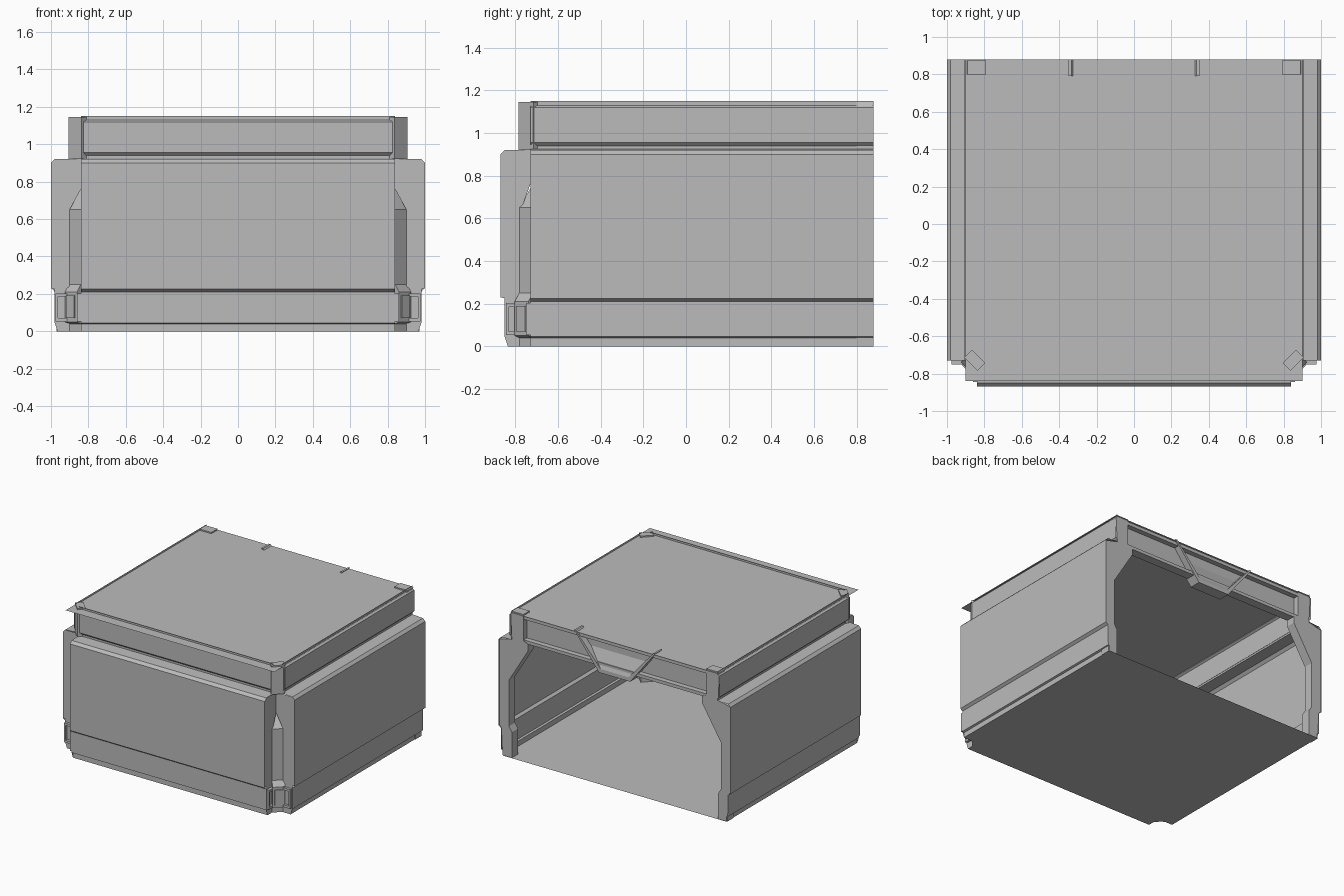
import bpy
import bmesh
from mathutils import Vector

cube = bpy.data.objects.get("Cube")
if cube:
    bpy.data.objects.remove(cube)

grey = bpy.data.materials.new("plain_grey")
grey.use_nodes = True
grey.diffuse_color = (0.5, 0.5, 0.5, 1)
bsdf = grey.node_tree.nodes["Principled BSDF"]
bsdf.inputs["Base Color"].default_value = (0.5, 0.5, 0.5, 1)
bsdf.inputs["Roughness"].default_value = 0.8


def finish(name, bm):
    bmesh.ops.recalc_face_normals(bm, faces=bm.faces)
    mesh = bpy.data.meshes.new(name)
    bm.to_mesh(mesh)
    bm.free()
    mesh.materials.append(grey)
    obj = bpy.data.objects.new(name, mesh)
    bpy.context.collection.objects.link(obj)
    return obj


def extrude(name, pts, place, a, b, solid=True):
    """Sweep a 2D profile from a to b; place(u, w, t) gives the 3D point."""
    bm = bmesh.new()
    ends = [[bm.verts.new(place(u, w, t)) for u, w in pts] for t in (a, b)]
    n = len(pts)
    for i in range(n if solid else n - 1):
        j = (i + 1) % n
        bm.faces.new((ends[0][i], ends[0][j], ends[1][j], ends[1][i]))
    if solid:
        bm.faces.new(ends[0])
        bm.faces.new(ends[1])
    return finish(name, bm)


def plate(name, corners, inset=0, depth=0):
    """Flat polygon with an optional sunken panel."""
    bm = bmesh.new()
    face = bm.faces.new([bm.verts.new(c) for c in corners])
    bm.normal_update()
    if inset:
        bmesh.ops.inset_region(bm, faces=[face], thickness=inset, depth=depth)
    return finish(name, bm)


def box(name, x0, x1, y0, y1, z0, z1):
    return extrude(name, [(x0, z0), (x1, z0), (x1, z1), (x0, z1)],
                   lambda u, w, t: (u, t, w), y0, y1)


FRONT = 0.13      # front wall sits this much nearer the centre than the sides
BACK = 0.88
SIDE_END = -0.73
FRONT_END = 0.84

# Outer walls: one stepped section for all three sides
wall = [(0.965, 0), (0.965, 0.04), (0.98, 0.045), (0.98, 0.21), (1, 0.225),
        (1, 0.9), (0.98, 0.92), (0.89, 0.925), (0.89, 0.94), (0.905, 0.955),
        (0.905, 1.12), (0.89, 1.13), (0.89, 1.15)]
extrude("front_wall", wall, lambda u, w, t: (t, FRONT - u, w),
        -FRONT_END, FRONT_END, False)

# Floor with cut front corners, and the thin roof sheet
plate("floor", [(-0.965, BACK, 0), (-0.965, SIDE_END, 0), (-0.9, SIDE_END, 0),
                (-FRONT_END, -0.77, 0), (-FRONT_END, -0.835, 0),
                (FRONT_END, -0.835, 0), (FRONT_END, -0.77, 0),
                (0.9, SIDE_END, 0), (0.965, SIDE_END, 0), (0.965, BACK, 0)])
plate("roof", [(-0.9, -0.84, 1.135), (0.9, -0.84, 1.135),
               (0.9, BACK, 1.135), (-0.9, BACK, 1.135)])

for s, side in ((1, "left"), (-1, "right")):
    extrude(side + "_wall", wall, lambda u, w, t: (s * u, t, w),
            SIDE_END, BACK, False)

    # Wall ends facing the corner recess, following the leaning column
    def cap(inner):
        return [(0.98, 0.225), (1, 0.23), (1, 0.9), (0.98, 0.92),
                (inner, 0.92), (inner, 0.76), (0.9, 0.65), (0.9, 0.225)]
    low = [(0.965, 0), (0.98, 0.045), (0.98, 0.225), (0.9, 0.225), (0.9, 0)]
    plate(side + "_wall_end", [(s * u, SIDE_END, w) for u, w in cap(0.84)],
          0.015, 0)
    plate(side + "_wall_low_end", [(s * u, SIDE_END, w) for u, w in low])
    plate(side + "_front_wall_end",
          [(s * FRONT_END, FRONT - u, w) for u, w in cap(0.86)], 0.015, 0)
    plate(side + "_front_wall_low_end",
          [(s * FRONT_END, FRONT - u, w) for u, w in low])

    # Small framed boxes at the foot of the wall ends
    for k in (0.052, 0.185):
        box(side + "_side_foot_bar", s * 0.9, s * 0.975, -0.75, SIDE_END,
            k, k + 0.018)
        box(side + "_front_foot_bar", s * FRONT_END, s * (FRONT_END + 0.02),
            -0.845, -0.77, k, k + 0.018)
    for k in (0.9, 0.963):
        box(side + "_side_foot_post", s * k, s * (k + 0.012), -0.75, SIDE_END,
            0.052, 0.203)
        box(side + "_front_foot_post", s * FRONT_END, s * (FRONT_END + 0.02),
            FRONT - k - 0.012, FRONT - k, 0.052, 0.203)

    # Diagonal front column, leaning inward above the knee
    out = Vector((s, -1, 0)).normalized()
    along = Vector((s, 1, 0)).normalized()
    mid = Vector((s * 0.872, -0.75, 0))

    def diagonal(u, w, t):
        return mid + out * u + along * t + Vector((0, 0, w))
    outer = [(0, 0), (0, 0.04), (0.03, 0.05), (0.03, 0.21), (0, 0.25),
             (0, 0.65), (-0.22, 0.92)]
    inner = [(u - 0.05, w) for u, w in reversed(outer)]
    extrude(side + "_front_column", outer + inner, diagonal, -0.045, 0.045)
    extrude(side + "_column_foot_panel",
            [(0.03, 0.07), (0.038, 0.07), (0.038, 0.19), (0.03, 0.19)],
            diagonal, -0.03, 0.03)
    extrude(side + "_top_post",
            [(0, 0.92), (0, 1.145), (-0.06, 1.145), (-0.06, 0.92)],
            diagonal, -0.05, 0.05)

    # Back column with a knee reaching up to the beam
    knee = [(0.97, 0), (0.98, 0.21), (0.995, 0.23), (0.995, 0.9),
            (0.89, 0.925), (0.9, 1.12), (0.89, 1.145), (0.79, 1.145),
            (0.79, 0.94), (0.75, 0.92), (0.75, 0.87), (0.915, 0.6),
            (0.915, 0.24), (0.89, 0.2), (0.89, 0)]
    extrude(side + "_back_column", knee, lambda u, w, t: (s * u, t, w),
            0.8, BACK - 0.005)

    # Sloping arm of the central bracket
    arm = [(0.35, 1.145), (0.335, 1.145), (0.12, 0.9), (0, 0.9),
           (0, 0.87), (0.135, 0.87)]
    extrude(side + "_bracket_arm", arm, lambda u, w, t: (s * u, t, w),
            0.79, BACK)

# Back beam: recessed web with a flange above and below
box("back_beam_web", -0.79, 0.79, 0.8, 0.83, 0.93, 1.13)
box("back_beam_top_flange", -0.79, 0.79, 0.8, 0.87, 1.105, 1.13)
box("back_beam_bottom_flange", -0.79, 0.79, 0.8, 0.87, 0.92, 0.945)

# Sloping plate inside the bracket
plate("bracket_plate", [(-0.12, BACK, 0.9), (0.12, BACK, 0.9),
                        (0.32, 0.795, 1.13), (-0.32, 0.795, 1.13)])
